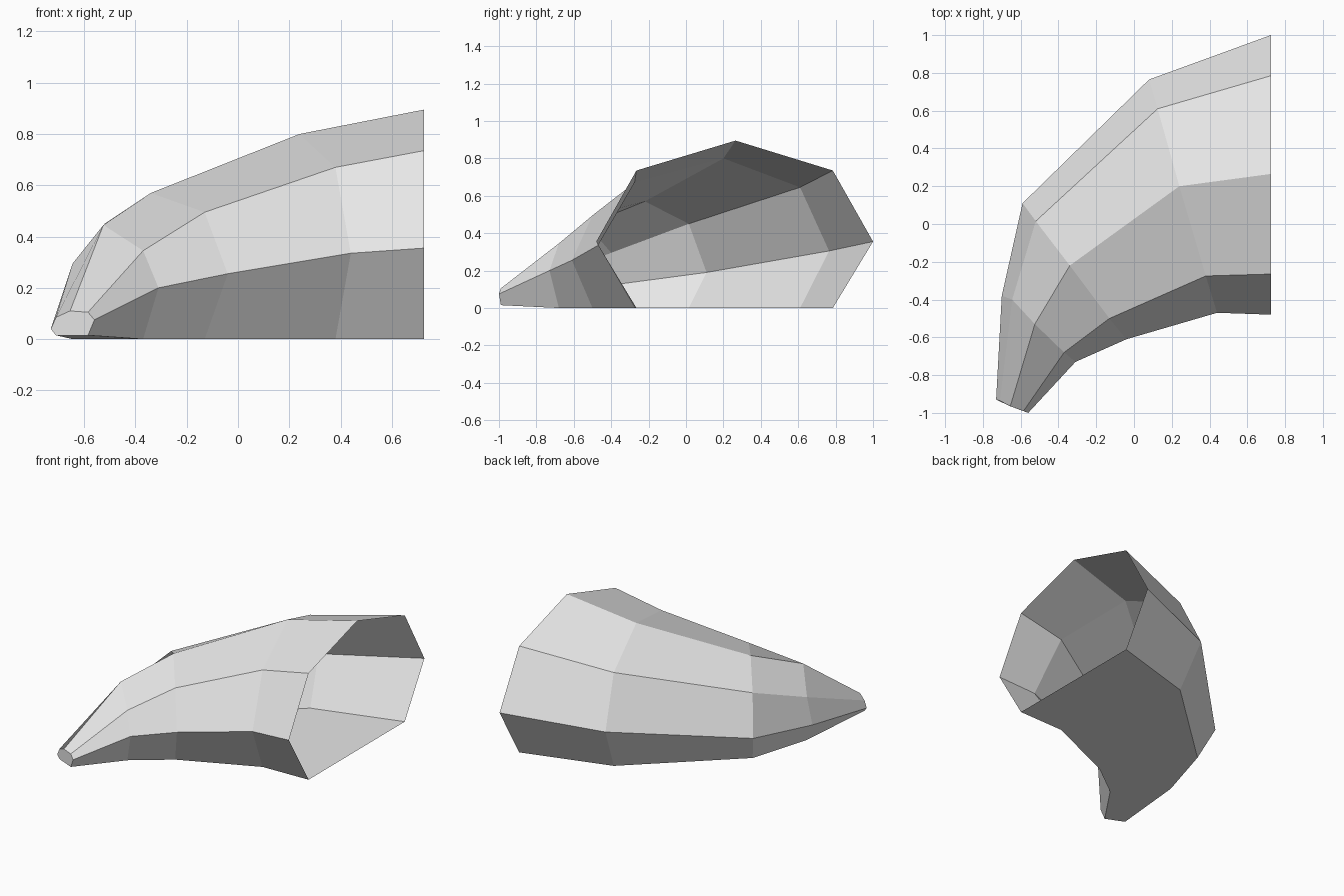
import bpy
import bmesh

default_cube = bpy.data.objects.get("Cube")
if default_cube:
    bpy.data.objects.remove(default_cube, do_unlink=True)


def make_material(name, colour):
    material = bpy.data.materials.new(name)
    material.use_nodes = True
    material.diffuse_color = colour
    shader = material.node_tree.nodes["Principled BSDF"]
    shader.inputs["Base Color"].default_value = colour
    return material


# Long edges of the curved horn, each running from the open root to the tip
inner_side = [(.725, -.48, .355), (.44, -.47, .335), (-.04, -.61, .255),
              (-.31, -.73, .2), (-.56, -1, .075)]
inner_shoulder = [(.725, -.265, .735), (.38, -.275, .67), (-.13, -.5, .495),
                  (-.37, -.68, .345), (-.585, -.99, .105)]
crest = [(.725, .265, .895), (.24, .2, .8), (-.34, -.22, .57),
         (-.525, -.53, .445), (-.655, -.965, .11)]
outer_shoulder = [(.725, .785, .735), (.125, .61, .645), (-.52, .015, .45),
                  (-.645, -.4, .295), (-.71, -.935, .085)]
outer_side = [(.725, 1, .355), (.08, .765, .305), (-.59, .11, .19),
              (-.7, -.38, .125), (-.73, -.93, .04)]


def drop_to_floor(rail):
    """Flat underside edge below a shoulder, lifted slightly at the tip."""
    floor = [(x, y, 0) for x, y, z in rail]
    x, y, z = rail[-1]
    floor[-1] = (x, y, .015)
    return floor


rails = [drop_to_floor(inner_shoulder), inner_side, inner_shoulder, crest,
         outer_shoulder, outer_side, drop_to_floor(outer_shoulder)]

# Shell: join neighbouring rails with flat panels, leaving the root open
bm = bmesh.new()
rows = [[bm.verts.new(point) for point in rail] for rail in rails]
for index, row in enumerate(rows):
    following = rows[(index + 1) % len(rows)]
    for step in range(len(row) - 1):
        bm.faces.new((row[step], row[step + 1],
                      following[step + 1], following[step]))

# Blunt tip
bm.faces.new([row[-1] for row in rows])
bmesh.ops.recalc_face_normals(bm, faces=bm.faces)

# Outward direction is set by the underside panels
bm.normal_update()
underside = min(bm.faces, key=lambda face: face.calc_center_median().z)
if underside.normal.z > 0:
    bmesh.ops.reverse_faces(bm, faces=bm.faces)

mesh = bpy.data.meshes.new("horn_shell")
bm.to_mesh(mesh)
bm.free()
mesh.materials.append(make_material("light grey", (.8, .8, .8, 1)))
horn = bpy.data.objects.new("horn_shell", mesh)
bpy.context.collection.objects.link(horn)
